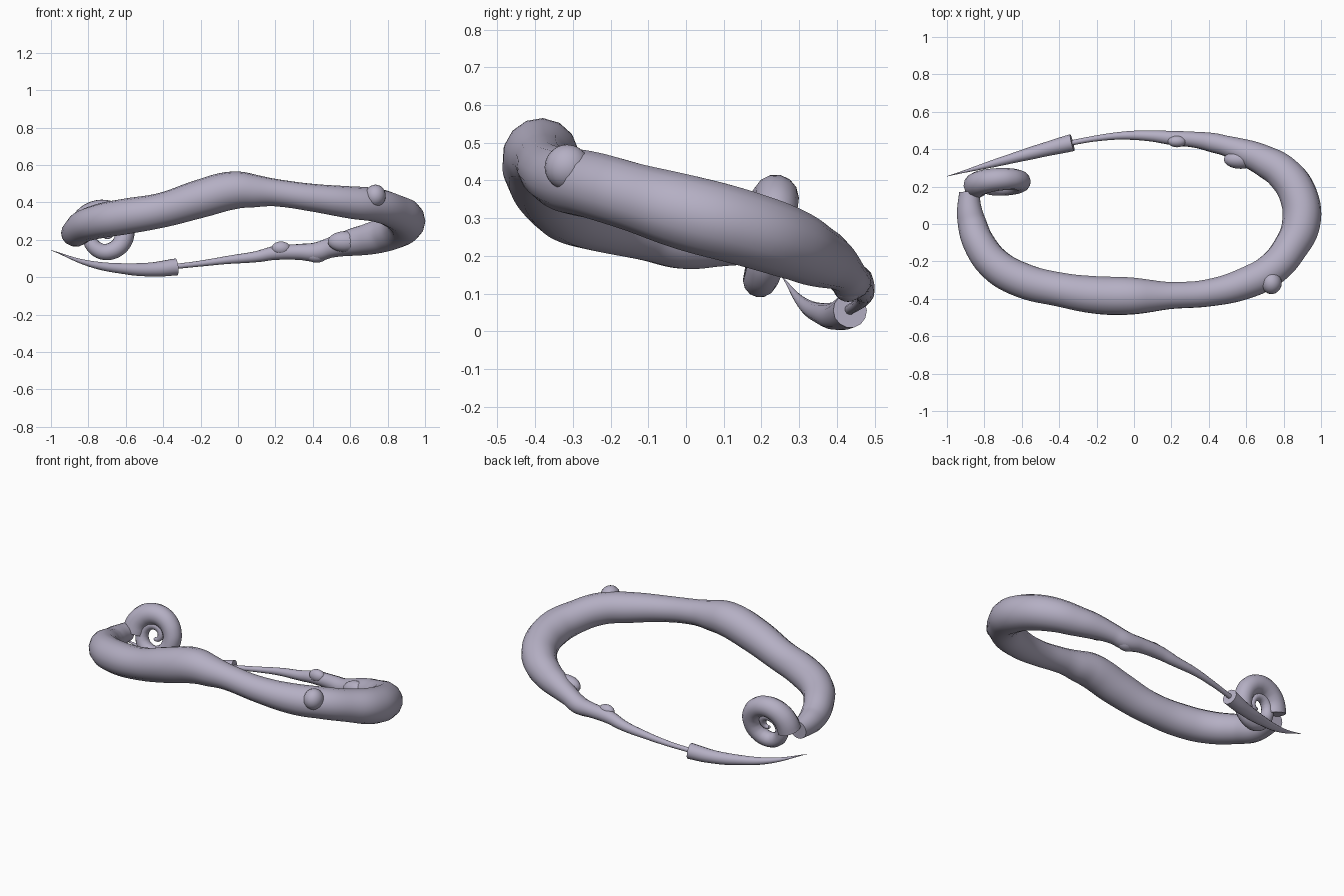
import bpy
from math import cos, sin, tau

cube = bpy.data.objects.get("Cube")
if cube:
    bpy.data.objects.remove(cube, do_unlink=True)

mat = bpy.data.materials.new("lavender_grey")
mat.use_nodes = True
mat.diffuse_color = (0.46, 0.43, 0.55, 1)
mat.node_tree.nodes["Principled BSDF"].inputs["Base Color"].default_value = mat.diffuse_color


def finish(obj, name):
    obj.name = obj.data.name = name
    obj.data.materials.clear()
    obj.data.materials.append(mat)
    bpy.ops.object.shade_smooth_by_angle(angle=0.9)


def tube(name, points, steps=6, sides=5):
    """Capped tube through (x, y, z, radius) points."""
    curve = bpy.data.curves.new(name, "CURVE")
    curve.dimensions = "3D"
    curve.bevel_depth = 1
    curve.bevel_resolution = sides
    curve.resolution_u = steps
    curve.use_fill_caps = True
    spline = curve.splines.new("BEZIER")
    spline.radius_interpolation = "CARDINAL"
    spline.bezier_points.add(len(points) - 1)
    for bp, (x, y, z, r) in zip(spline.bezier_points, points):
        bp.co = (x, y, z)
        bp.radius = r
        bp.handle_left_type = bp.handle_right_type = "AUTO"
    obj = bpy.data.objects.new(name, curve)
    bpy.context.collection.objects.link(obj)
    bpy.ops.object.select_all(action="DESELECT")
    obj.select_set(True)
    bpy.context.view_layer.objects.active = obj
    bpy.ops.object.convert(target="MESH")
    finish(bpy.context.object, name)


# Main ring, from the blunt end round the front to the thin back end
tube("ring_body", [
    (-.88, .17, .23, .055), (-.88, .08, .235, .066), (-.865, 0, .24, .077),
    (-.83, -.1, .27, .085), (-.74, -.22, .30, .092), (-.6, -.30, .325, .095),
    (-.4, -.35, .36, .093), (-.2, -.38, .42, .102), (-.02, -.385, .465, .101),
    (.1, -.385, .46, .086), (.2, -.382, .452, .073), (.4, -.368, .425, .074),
    (.6, -.315, .40, .086), (.74, -.24, .385, .09), (.84, -.12, .35, .093),
    (.893, 0, .315, .102), (.88, .15, .275, .102), (.8, .27, .235, .096),
    (.7, .335, .205, .085), (.6, .38, .185, .072), (.5, .415, .16, .056),
    (.42, .435, .135, .052), (.33, .45, .135, .043), (.2, .46, .13, .038),
    (.1, .47, .11, .03), (-.05, .473, .093, .022), (-.2, .458, .073, .016),
    (-.33, .435, .058, .014)])

# Curved spike on the thin end
tube("tail_spike", [
    (-.33, .435, .055, .046), (-.45, .405, .042, .039), (-.6, .365, .045, .03),
    (-.8, .31, .074, .016), (-1, .255, .145, .001)])

# Tapering curl at the blunt end, upright and slightly tilted
curl = []
for i in range(29):
    t = i / 16
    a = tau * (.5 - t)
    coil = .13 - .04 * t if t < .75 else .10 - .085 * (t - .75)
    thick = .068 - .032 * t if t < .75 else .044 - .035 * (t - .75)
    c, s = coil * cos(a), coil * sin(a)
    curl.append((-.715 + c, .215 + .08 * c + .2 * s, .235 + s, thick))
tube("spiral_curl", curl, steps=4)

# Small knobs along the ring
for name, loc, size in [
        ("front_knob", (.735, -.315, .435), (.055, .06, .06)),
        ("inner_knob", (.57, .345, .19), (.09, .05, .055)),
        ("back_knob", (.23, .442, .155), (.05, .032, .036)),
        ("lower_knob", (.42, .43, .118), (.06, .04, .04))]:
    bpy.ops.mesh.primitive_uv_sphere_add(segments=20, ring_count=12, location=loc)
    bpy.context.object.scale = size
    finish(bpy.context.object, name)
